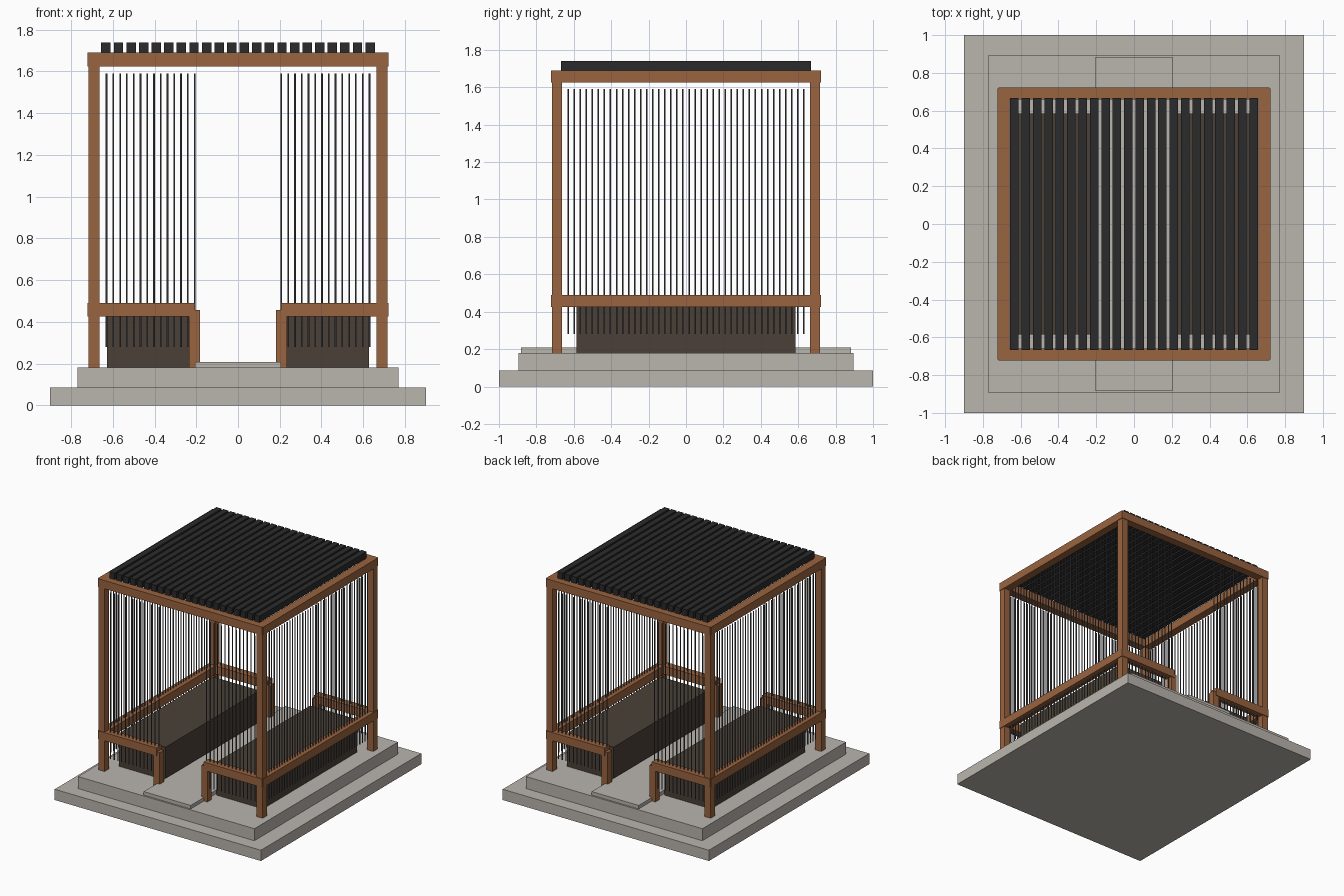
import bpy, bmesh
from mathutils import Matrix, Vector

if "Cube" in bpy.data.objects:
    bpy.data.objects.remove(bpy.data.objects["Cube"])


def material(name, rgb):
    m = bpy.data.materials.new(name)
    m.diffuse_color = (*rgb, 1)
    m.use_nodes = True
    m.node_tree.nodes["Principled BSDF"].inputs["Base Color"].default_value = m.diffuse_color
    return m


STONE = material("stone", (0.49, 0.46, 0.42))
WOOD = material("wood", (0.32, 0.125, 0.05))
DARK = material("dark_slats", (0.024, 0.024, 0.025))
SEAT = material("dark_bench", (0.07, 0.053, 0.038))
METAL = material("metal", (0.1, 0.1, 0.11))


def finish(name, bm, mat):
    me = bpy.data.meshes.new(name)
    bm.to_mesh(me)
    bm.free()
    me.materials.append(mat)
    ob = bpy.data.objects.new(name, me)
    bpy.context.collection.objects.link(ob)
    return ob


def box(name, x, y, z, mat):
    """Box from (min, max) pairs on each axis."""
    bm = bmesh.new()
    lo, hi = Vector((x[0], y[0], z[0])), Vector((x[1], y[1], z[1]))
    bmesh.ops.create_cube(bm, size=1, matrix=Matrix.Translation((lo + hi) / 2)
                          @ Matrix.Diagonal((*(hi - lo), 1)))
    return finish(name, bm, mat)


def mirror(ob, x=True, y=True):
    mod = ob.modifiers.new("mirror", 'MIRROR')
    mod.use_axis = (x, y, False)
    mod.use_mirror_merge = False


def rods(name, points):
    bm = bmesh.new()
    for px, py in points:
        bmesh.ops.create_cone(bm, cap_ends=True, segments=8, radius1=0.004,
                              radius2=0.004, depth=1.31,
                              matrix=Matrix.Translation((px, py, 0.935)))
    return finish(name, bm, METAL)


# Stepped base and walkway
box("lower_plinth", (-0.9, 0.9), (-1, 1), (0, 0.085), STONE)
box("upper_plinth", (-0.77, 0.77), (-0.895, 0.895), (0.085, 0.18), STONE)
box("walkway", (-0.205, 0.205), (-0.883, 0.883), (0.18, 0.208), STONE)

# Corner posts and short entrance posts
mirror(box("corner_post", (0.663, 0.717), (0.663, 0.717), (0.18, 1.685), WOOD))
mirror(box("entrance_post", (0.182, 0.235), (0.663, 0.717), (0.18, 0.457), WOOD))

# Top frame
mirror(box("top_side_beam", (0.658, 0.722), (-0.717, 0.717), (1.625, 1.69), WOOD), y=False)
mirror(box("top_cross_beam", (-0.717, 0.717), (0.658, 0.722), (1.625, 1.69), WOOD), x=False)

# Lower rails
mirror(box("side_rail", (0.658, 0.722), (-0.717, 0.717), (0.425, 0.49), WOOD), y=False)
mirror(box("entrance_rail", (0.205, 0.717), (0.658, 0.722), (0.425, 0.49), WOOD))

# Benches
mirror(box("bench", (0.222, 0.628), (-0.585, 0.585), (0.18, 0.44), SEAT), y=False)

# Roof slats
for i in range(22):
    c = -0.633 + i * 1.266 / 21
    box(f"roof_slat_{i + 1}", (c - 0.0225, c + 0.0225), (-0.668, 0.668), (1.69, 1.74), DARK)

# Vertical screen rods
mirror(rods("side_rods", [(0.69, -0.63 + i * 1.26 / 39) for i in range(40)]), y=False)
mirror(rods("entrance_rods", [(0.208 + i * 0.422 / 13, 0.69) for i in range(14)]))
